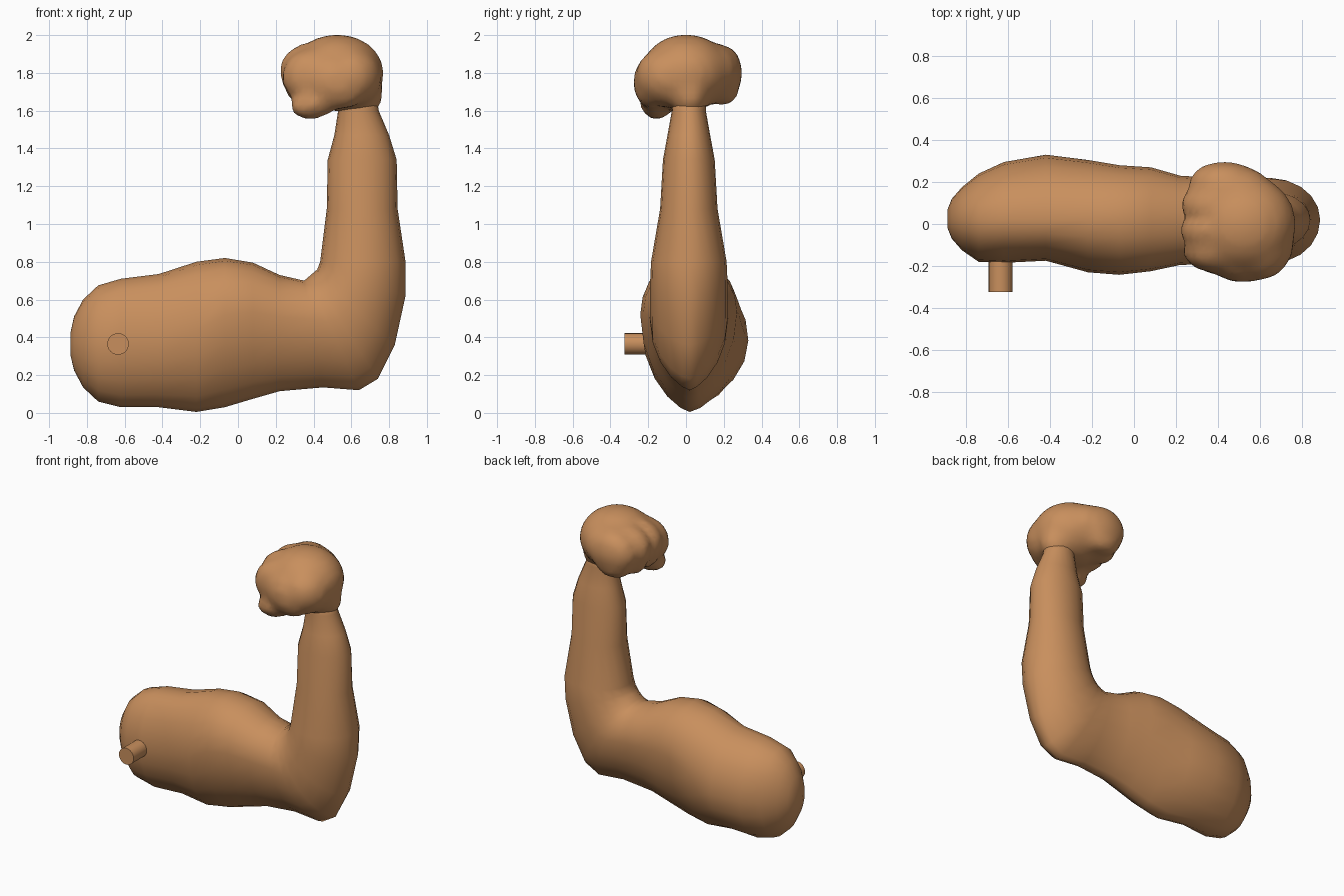
import bpy, bmesh, math
from mathutils import Vector, Matrix

cube = bpy.data.objects.get("Cube")
if cube:
    bpy.data.objects.remove(cube)

skin = bpy.data.materials.new("tan skin")
skin.use_nodes = True
tone = (.58, .275, .11, 1)
skin.diffuse_color = tone
skin.node_tree.nodes["Principled BSDF"].inputs["Base Color"].default_value = tone


def finish(bm, name, angle=math.pi):
    bmesh.ops.recalc_face_normals(bm, faces=bm.faces[:])
    mesh = bpy.data.meshes.new(name)
    bm.to_mesh(mesh)
    bm.free()
    mesh.materials.append(skin)
    obj = bpy.data.objects.new(name, mesh)
    bpy.context.collection.objects.link(obj)
    bpy.ops.object.select_all(action='DESELECT')
    obj.select_set(True)
    bpy.context.view_layer.objects.active = obj
    bpy.ops.object.shade_smooth_by_angle(angle=angle)
    return obj


def add_ring(bm, inner, outer, front, back, widest, pinch, sides=20):
    """Egg-shaped ring between an inner and an outer edge point; pinch sharpens the outer edge."""
    spine = .02
    ring = []
    for i in range(sides):
        turn = math.tau * i / sides
        c, s = math.cos(turn), math.sin(turn)
        along = widest - c * (widest if c > 0 else 1 - widest)
        bulge = abs(s) ** (.95 if c > 0 else pinch)
        point = inner.lerp(outer, along)
        point.y = spine + bulge * ((back if s > 0 else front) - spine)
        ring.append(bm.verts.new(point))
    return ring


bm = bmesh.new()
rings = []

# Upper arm: x, top z, bottom z, front y, back y, widest place
upper_arm = [
    (-.888, .42, .31, -.02, .07, .5),
    (-.868, .51, .225, -.07, .12, .5),
    (-.82, .6, .135, -.125, .175, .5),
    (-.74, .675, .06, -.18, .24, .5),
    (-.62, .71, .03, -.185, .295, .5),
    (-.42, .735, .03, -.175, .33, .5),
    (-.22, .8, .005, -.23, .305, .46),
    (-.07, .82, .03, -.242, .28, .38),
    (.08, .795, .075, -.225, .27, .36),
    (.22, .73, .115, -.195, .23, .36),
]
for x, top, bottom, front, back, widest in upper_arm:
    pinch = 1.1 if x < -.5 else 1.4
    rings.append(add_ring(bm, Vector((x, 0, top)), Vector((x, 0, bottom)),
                          front, back, widest, pinch))

# Elbow: outer x and z, fanned around the inner crease
elbow = [(.45, .135), (.64, .12), (.74, .18), (.83, .36), (.887, .62)]
for i, (x, z) in enumerate(elbow):
    t = i / (len(elbow) - 1)
    crease = Vector((.35, 0, .7)).lerp(Vector((.42, 0, .76)), t)
    rings.append(add_ring(bm, crease, Vector((x, 0, z)), -.19, .22, .36 + t / 8, 1.5 - t / 3))

# Forearm: z, inner x, outer x, half depth
forearm = [
    (.8, .435, .887, .2),
    (1.08, .47, .845, .152),
    (1.34, .475, .84, .137),
    (1.47, .51, .8, .113),
    (1.6, .53, .745, .09),
    (1.7, .52, .73, .095),
]
for z, inner, outer, half in forearm:
    rings.append(add_ring(bm, Vector((inner, 0, z)), Vector((outer, 0, z)),
                          .015 - half, .015 + half, .5, 1))

for ring, following in zip(rings, rings[1:]):
    for i in range(len(ring)):
        j = (i + 1) % len(ring)
        bm.faces.new((ring[i], ring[j], following[j], following[i]))
bm.faces.new(rings[0])
bm.faces.new(rings[-1])
finish(bm, "arm")

# Fist: rounded masses fused into one skin
bm = bmesh.new()


def add_mass(centre, size, tilt=0):
    matrix = (Matrix.Translation(centre) @ Matrix.Rotation(math.radians(tilt), 4, 'Y')
              @ Matrix.Diagonal((*size, 1)))
    bmesh.ops.create_uvsphere(bm, u_segments=20, v_segments=12, radius=1, matrix=matrix)


# Back of hand, knuckle side, thumb base and heel
add_mass((.525, 0, 1.8), (.25, .24, .205))
add_mass((.47, .12, 1.81), (.21, .165, .155))
add_mass((.6, -.08, 1.78), (.165, .19, .165))
add_mass((.65, .02, 1.69), (.12, .1, .13))
# Curled fingers with tucked tips
for y, x, z in ((-.13, .4, 1.78), (-.03, .385, 1.81), (.09, .39, 1.81), (.195, .43, 1.8)):
    add_mass((x, y, z), (.17, .105, .15))
    add_mass((x - .01, y, 1.715), (.13, .085, .09))
# Thumb knuckle and tip
add_mass((.52, -.18, 1.75), (.17, .1, .14), 20)
add_mass((.4, -.155, 1.635), (.13, .09, .08), -10)

fist = finish(bm, "fist")
fuse = fist.modifiers.new("fuse", 'REMESH')
fuse.mode = 'VOXEL'
fuse.voxel_size = .03
fuse.use_smooth_shade = True
soften = fist.modifiers.new("soften", 'SMOOTH')
soften.iterations = 5

# Peg at the shoulder
bm = bmesh.new()
placing = Matrix.Translation((-.635, -.215, .365)) @ Matrix.Rotation(math.pi / 2, 4, 'X')
bmesh.ops.create_cone(bm, cap_ends=True, segments=24, radius1=.057, radius2=.057,
                      depth=.22, matrix=placing)
finish(bm, "shoulder_peg", math.radians(40))
